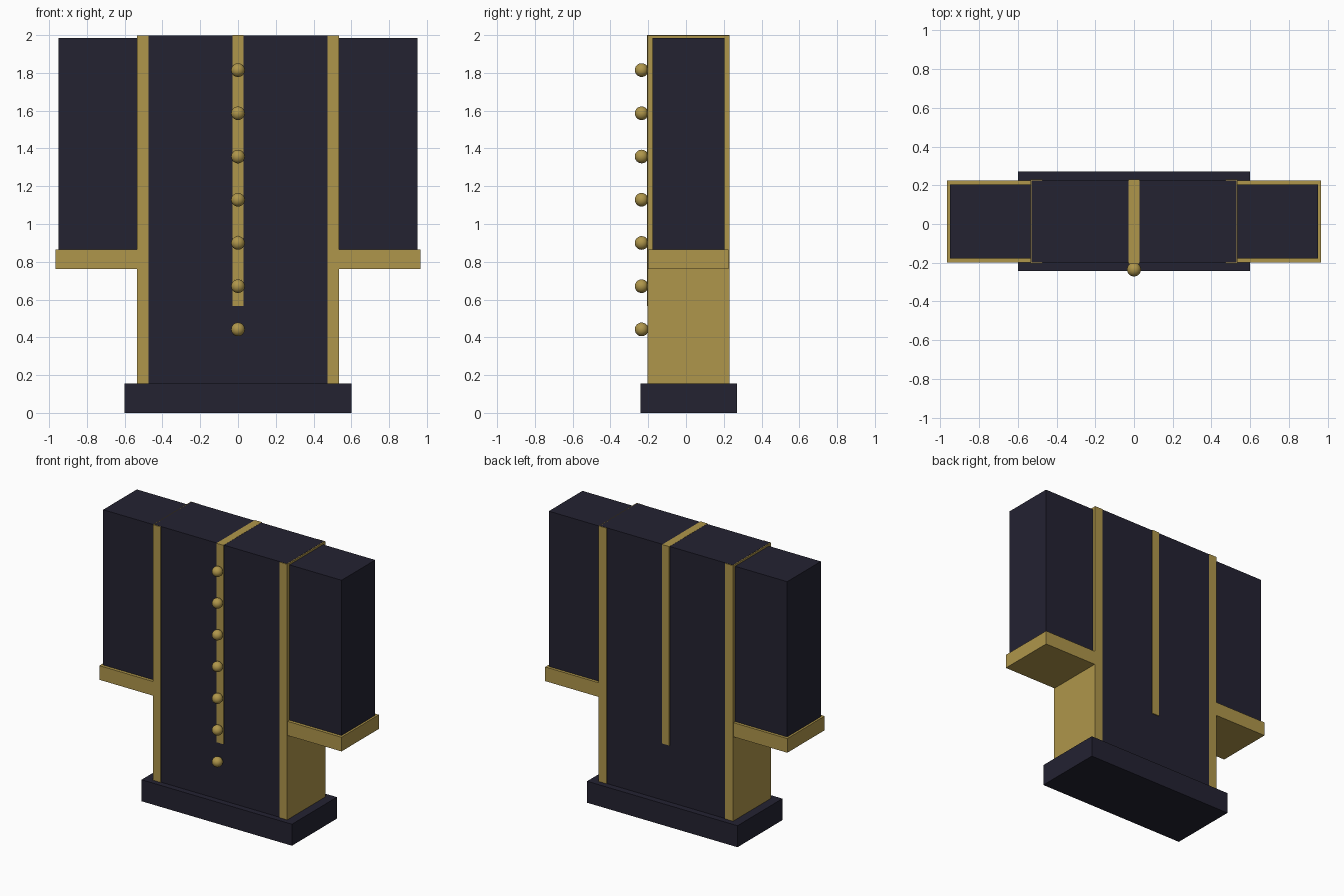
import bpy

if "Cube" in bpy.data.objects:
    bpy.data.objects.remove(bpy.data.objects["Cube"])


def material(name, color):
    m = bpy.data.materials.new(name)
    m.diffuse_color = color
    m.use_nodes = True
    m.node_tree.nodes["Principled BSDF"].inputs["Base Color"].default_value = m.diffuse_color
    return m


NAVY = material("navy_cloth", (0.017, 0.016, 0.031, 1))
GOLD = material("gold_trim", (0.43, 0.305, 0.07, 1))


def box(name, x, y, z, mat):
    """Box from (min, max) ranges on each axis."""
    r = (x, y, z)
    bpy.ops.mesh.primitive_cube_add(size=1, location=[(a + b) / 2 for a, b in r])
    ob = bpy.context.object
    ob.name = name
    ob.scale = [b - a for a, b in r]
    bpy.ops.object.transform_apply(location=False, rotation=False, scale=True)
    ob.data.materials.append(mat)
    return ob


# Coat body and wider hem
box("torso", (-0.53, 0.53), (-0.2, 0.225), (0.004, 1.999), NAVY)
box("hem", (-0.6, 0.6), (-0.242, 0.27), (0, 0.155), NAVY)

# Centre band running over front, top and back
box("centre_band", (-0.028, 0.028), (-0.206, 0.231), (0.565, 2.0), GOLD)

# Side trims, sleeves and cuffs on both sides
for side, s in (("left", -1), ("right", 1)):
    def span(a, b):
        return tuple(sorted((s * a, s * b)))
    box(side + "_side_trim", span(0.473, 0.536), (-0.205, 0.23), (0.004, 1.998), GOLD)
    box(side + "_sleeve", span(0.50, 0.951), (-0.178, 0.205), (0.80, 1.984), NAVY)
    box(side + "_cuff", span(0.50, 0.966), (-0.2, 0.225), (0.762, 0.864), GOLD)

# Row of round buttons
for i in range(7):
    bpy.ops.mesh.primitive_uv_sphere_add(segments=32, ring_count=16, radius=0.036,
                                         location=(0, -0.235, 0.442 + i * 0.2288))
    button = bpy.context.object
    button.name = f"button_{i + 1}"
    button.data.materials.append(GOLD)
    bpy.ops.object.shade_smooth()
